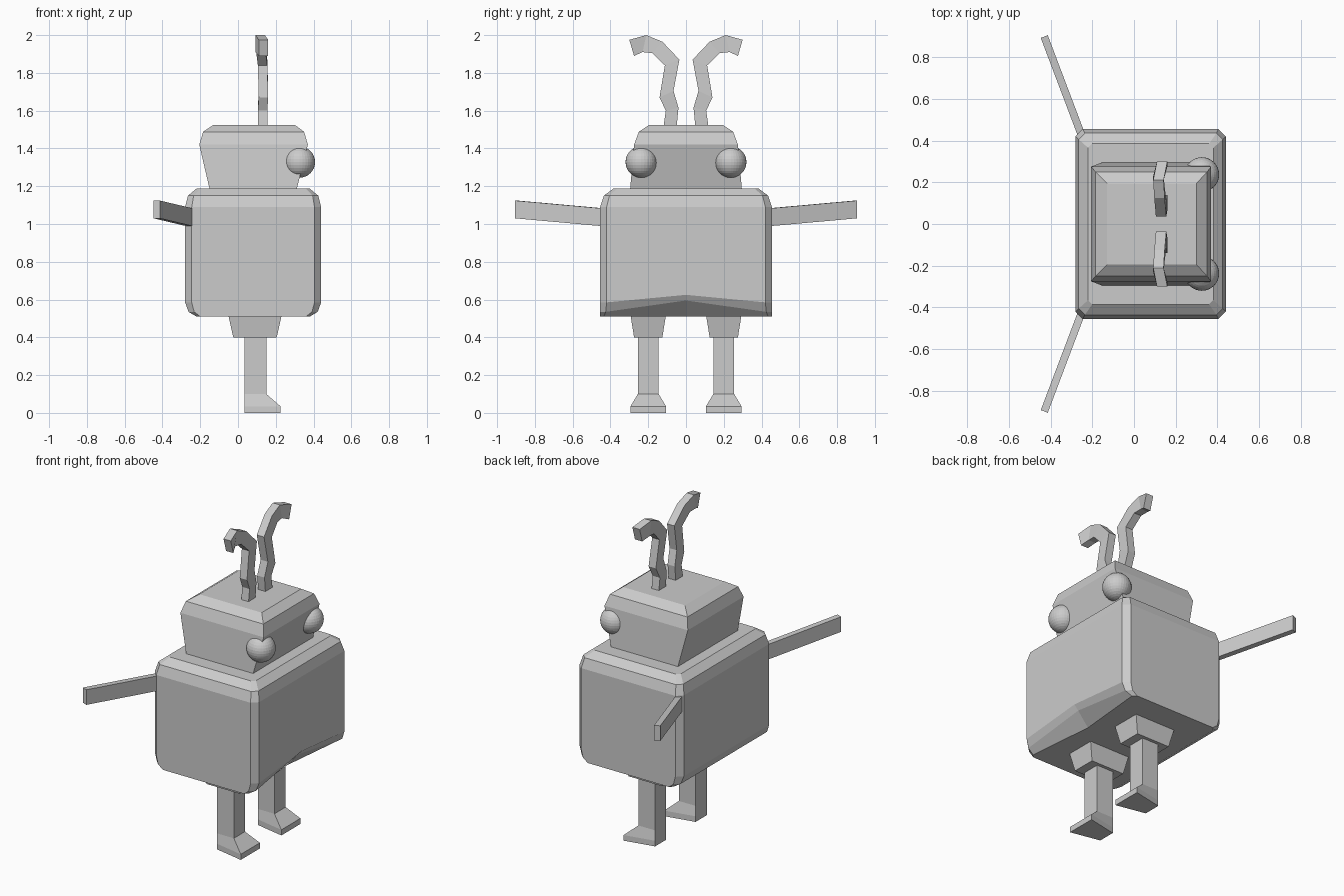
import bpy, bmesh
from mathutils import Vector

if "Cube" in bpy.data.objects:
    bpy.data.objects.remove(bpy.data.objects["Cube"])


def loft(name, rings):
    """Skin a list of equal-length point rings and cap both ends."""
    bm = bmesh.new()
    vs = [[bm.verts.new(p) for p in r] for r in rings]
    n = len(rings[0])
    for a, b in zip(vs, vs[1:]):
        for i in range(n):
            j = (i + 1) % n
            bm.faces.new((a[i], a[j], b[j], b[i]))
    bm.faces.new(vs[0][::-1])
    bm.faces.new(vs[-1])
    bmesh.ops.recalc_face_normals(bm, faces=bm.faces)
    me = bpy.data.meshes.new(name)
    bm.to_mesh(me)
    bm.free()
    ob = bpy.data.objects.new(name, me)
    bpy.context.collection.objects.link(ob)
    return ob


def rect(x0, x1, y0, y1, z):
    return [(x0, y0, z), (x1, y0, z), (x1, y1, z), (x0, y1, z)]


# Body: chamfered box, with a raised crease in the lower edge of the face
def body_ring(x0, x1, y, z, c, inset=0, lift=0):
    return [(x0 + c, -y, z), (x1 - c, -y, z), (x1, -y + c, z),
            (x1 - inset, 0, z + lift),
            (x1, y - c, z), (x1 - c, y, z), (x0 + c, y, z),
            (x0, y - c, z), (x0, -y + c, z)]


loft("body", [
    body_ring(-0.22, 0.38, 0.455, 0.51, 0.02, inset=0.04),
    body_ring(-0.262, 0.422, 0.455, 0.535, 0.03, inset=0.01, lift=0.06),
    body_ring(-0.28, 0.44, 0.455, 0.585, 0.035, lift=0.04),
    body_ring(-0.28, 0.44, 0.455, 1.09, 0.035),
    body_ring(-0.265, 0.425, 0.435, 1.15, 0.03),
    body_ring(-0.22, 0.38, 0.385, 1.187, 0.02),
])

# Head: flared block with a bevelled crown
loft("head", [
    rect(-0.147, 0.307, -0.297, 0.297, 1.17),
    rect(-0.205, 0.37, -0.275, 0.275, 1.42),
    rect(-0.185, 0.35, -0.25, 0.25, 1.488),
    rect(-0.13, 0.30, -0.195, 0.195, 1.525),
])

# Antenna levels: x centre, inner (y, z), outer (y, z)
ANTENNA = [
    (0.13, (0.05, 1.51), (0.12, 1.51)),
    (0.13, (0.04, 1.615), (0.107, 1.60)),
    (0.135, (0.066, 1.705), (0.14, 1.67)),
    (0.13, (0.035, 1.87), (0.112, 1.84)),
    (0.122, (0.125, 1.965), (0.178, 1.905)),
    (0.117, (0.21, 2.0), (0.23, 1.91)),
    (0.135, (0.30, 1.975), (0.275, 1.89)),
]

for s, side in ((1, "left"), (-1, "right")):
    # Eye
    bpy.ops.mesh.primitive_uv_sphere_add(segments=32, ring_count=16, radius=0.083,
                                         location=(0.325, s * 0.237, 1.328))
    bpy.context.object.name = side + "_eye"

    # Antenna
    t = 0.025
    loft(side + "_antenna", [
        [(x - t, s * i[0], i[1]), (x + t, s * i[0], i[1]),
         (x + t, s * o[0], o[1]), (x - t, s * o[0], o[1])]
        for x, i, o in ANTENNA])

    # Arm: thin upright slat swept backwards
    a, b = Vector((-0.253, s * 0.43, 1.035)), Vector((-0.43, s * 0.898, 1.077))
    w = Vector((b - a)).cross(Vector((0, 0, 1))).normalized() * 0.018
    h = Vector((0, 0, 0.047))
    loft(side + "_arm", [[p - w - h, p + w - h, p + w + h, p - w + h] for p in (a, b)])

    # Hip block, shin and wedge foot
    y = s * 0.2
    loft(side + "_hip", [rect(-0.025, 0.205, y - 0.075, y + 0.075, 0.4),
                         rect(-0.052, 0.232, y - 0.094, y + 0.094, 0.52)])

    def foot_ring(x1, hw, z):
        return [(0.035, y - 0.055, z), (x1, y - hw, z),
                (x1, y + hw, z), (0.035, y + 0.055, z)]

    loft(side + "_leg", [foot_ring(0.225, 0.094, 0), foot_ring(0.225, 0.094, 0.035),
                         foot_ring(0.15, 0.055, 0.1), foot_ring(0.15, 0.055, 0.41)])
